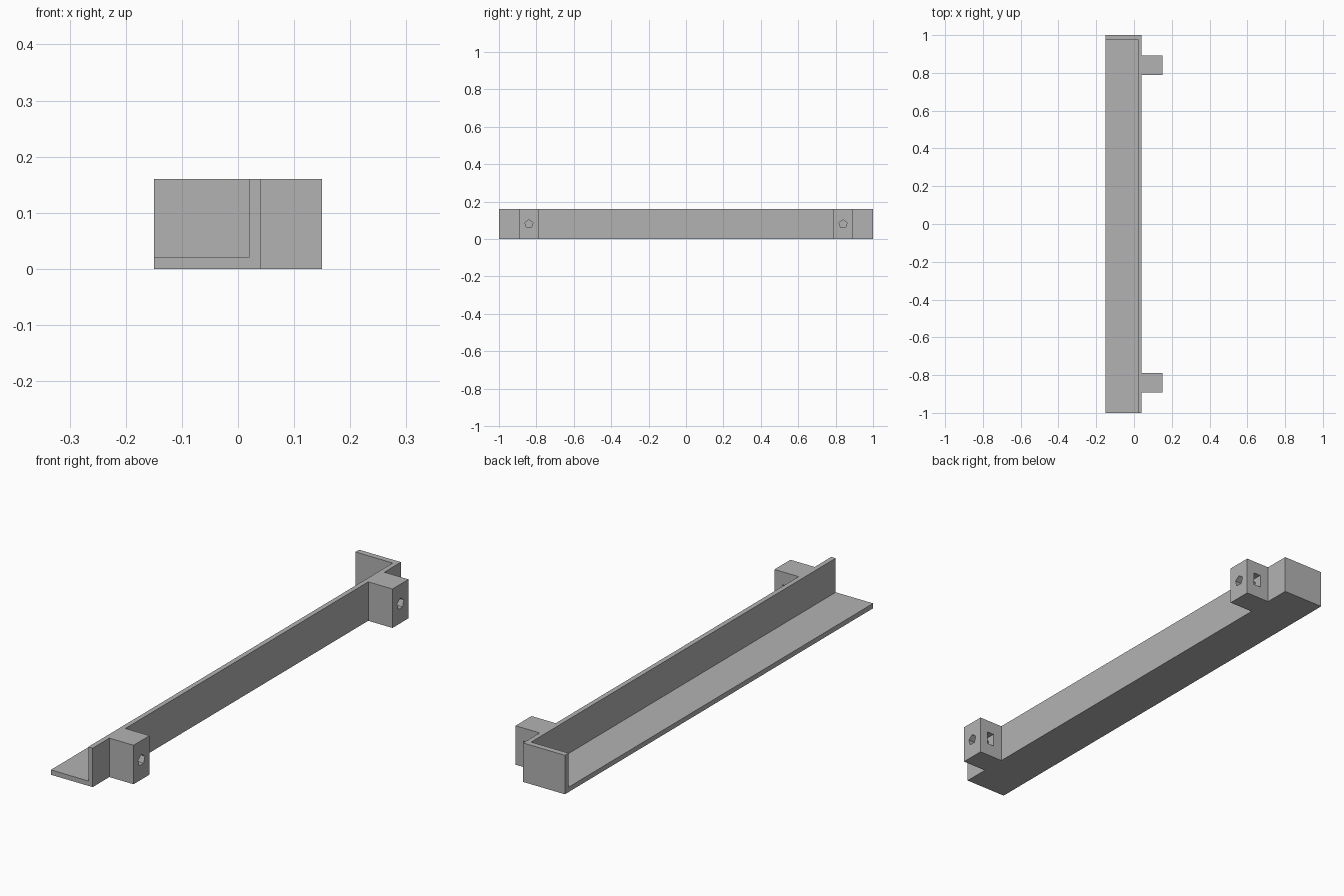
import bpy
import bmesh
from math import pi
from mathutils import Matrix, Vector

cube = bpy.data.objects.get("Cube")
if cube:
    bpy.data.objects.remove(cube, do_unlink=True)

HEIGHT = 0.16
BACK, WALL, FRONT = -0.15, 0.04, 0.15    # x of shelf lip, wall face, block face
THICK = 0.02
BLOCK_Y, BLOCK_WIDTH = 0.84, 0.104

grey = bpy.data.materials.new("plain grey")
grey.use_nodes = True
colour = (0.45, 0.45, 0.45, 1)
grey.diffuse_color = colour
grey.node_tree.nodes["Principled BSDF"].inputs["Base Color"].default_value = colour


def finish(name, bm):
    bmesh.ops.recalc_face_normals(bm, faces=bm.faces[:])
    mesh = bpy.data.meshes.new(name)
    bm.to_mesh(mesh)
    bm.free()
    mesh.materials.append(grey)
    obj = bpy.data.objects.new(name, mesh)
    bpy.context.collection.objects.link(obj)
    return obj


def box(name, low, high):
    low, high = Vector(low), Vector(high)
    bm = bmesh.new()
    matrix = Matrix.Translation((low + high) / 2) @ Matrix.Diagonal((*(high - low), 1))
    bmesh.ops.create_cube(bm, size=1, matrix=matrix)
    return finish(name, bm)


def cut(target, cutter):
    cutter.hide_render = True
    mod = target.modifiers.new("cut", "BOOLEAN")
    mod.operation = "DIFFERENCE"
    mod.solver = "EXACT"
    mod.object = cutter
    bpy.context.view_layer.objects.active = target
    bpy.ops.object.modifier_apply(modifier=mod.name)
    bpy.data.objects.remove(cutter, do_unlink=True)


# L-shaped rail: floor and upright wall in one extruded profile
profile = [(BACK, 0), (WALL, 0), (WALL, HEIGHT), (WALL - THICK, HEIGHT),
           (WALL - THICK, THICK), (BACK, THICK)]
bm = bmesh.new()
face = bm.faces.new([bm.verts.new((x, -1, z)) for x, z in profile])
grown = bmesh.ops.extrude_face_region(bm, geom=[face])
verts = [g for g in grown["geom"] if isinstance(g, bmesh.types.BMVert)]
bmesh.ops.translate(bm, verts=verts, vec=(0, 2, 0))
finish("angle_rail", bm)

# Plate closing the back end
box("end_plate", (BACK, 0.976, THICK), (WALL - THICK, 1, HEIGHT))

# Mounting blocks, each with a blind screw hole and a nut slot
for name, y in (("front", -BLOCK_Y), ("back", BLOCK_Y)):
    half = BLOCK_WIDTH / 2
    block = box(name + "_mounting_block", (WALL, y - half, 0), (FRONT, y + half, HEIGHT))

    bm = bmesh.new()
    place = Matrix.Translation((FRONT - 0.04, y, HEIGHT / 2)) @ Matrix.Rotation(-pi / 2, 4, "Y")
    bmesh.ops.create_cone(bm, cap_ends=True, segments=5, radius1=0.023, radius2=0.023,
                          depth=0.11, matrix=place @ Matrix.Rotation(pi / 2, 4, "Z"))
    # Turn the five-sided hole so that one corner points up
    top = max(bm.verts, key=lambda v: v.co.z).co
    bmesh.ops.rotate(bm, verts=bm.verts[:], cent=(0, y, HEIGHT / 2),
                     matrix=Matrix.Rotation(Vector((0, top.y - y, top.z - HEIGHT / 2)).angle(
                         Vector((0, 0, 1))) * (1 if top.y > y else -1), 3, "X"))
    cut(block, finish("hole_cutter", bm))

    slot = box("slot_cutter", (0.081, y - 0.028, HEIGHT / 2 - 0.027),
               (0.113, y + half + 0.02, HEIGHT / 2 + 0.027))
    cut(block, slot)
